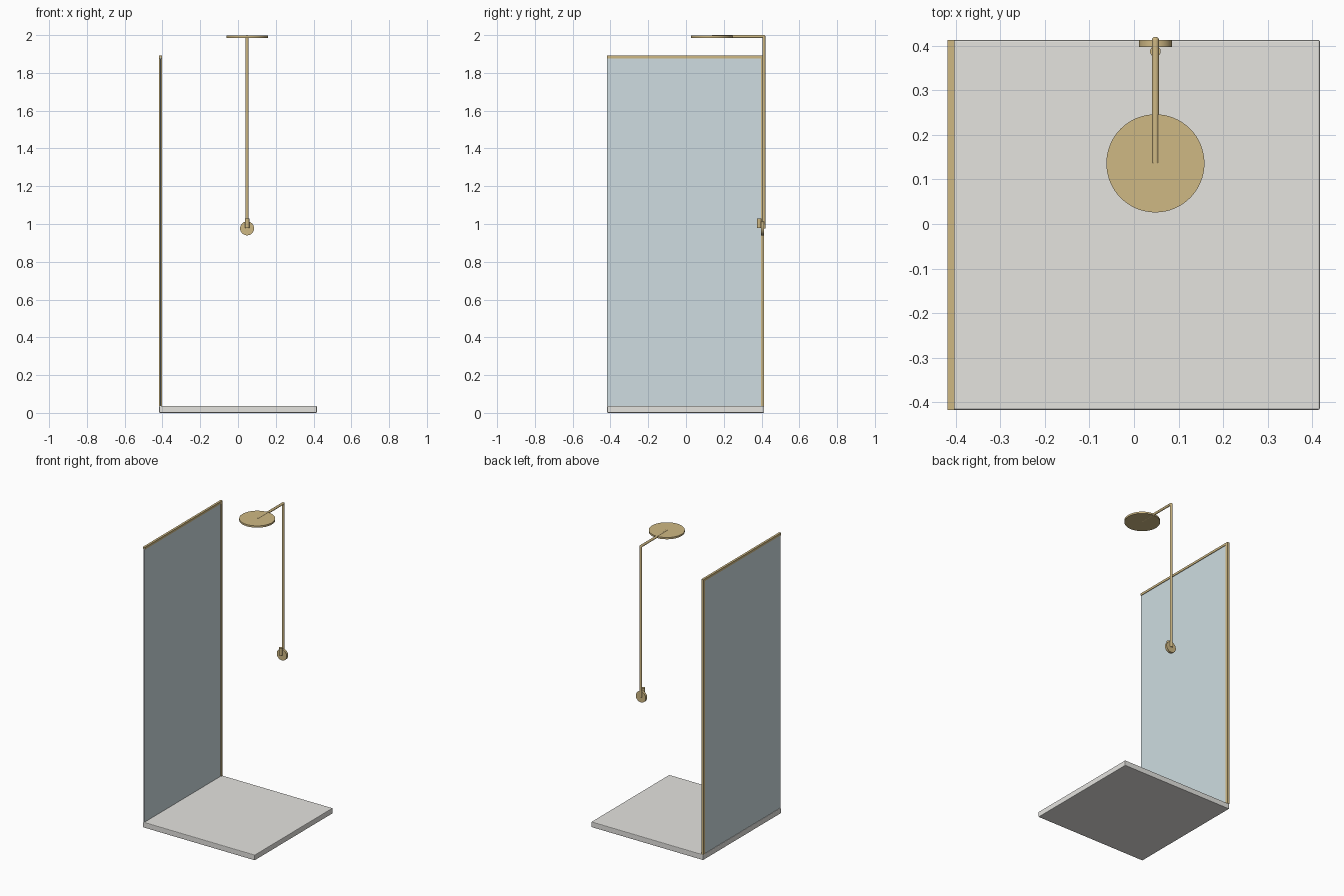
import bpy
from mathutils import Vector

if "Cube" in bpy.data.objects:
    bpy.data.objects.remove(bpy.data.objects["Cube"])


def material(name, color):
    m = bpy.data.materials.new(name)
    m.diffuse_color = color
    m.use_nodes = True
    m.node_tree.nodes["Principled BSDF"].inputs["Base Color"].default_value = m.diffuse_color
    return m


BRASS = material("brass", (0.62, 0.48, 0.23, 1))
GLASS = material("glass", (0.62, 0.72, 0.75, 0.5))
STONE = material("stone", (0.78, 0.77, 0.74, 1))


def finish(ob, name, mat, bevel=0):
    ob.name = name
    ob.data.materials.append(mat)
    if bevel:
        mod = ob.modifiers.new("bevel", 'BEVEL')
        mod.width = bevel
        mod.segments = 2
    return ob


def box(name, lo, hi, mat, bevel=0):
    lo, hi = Vector(lo), Vector(hi)
    bpy.ops.mesh.primitive_cube_add(size=1, location=(lo + hi) / 2)
    ob = bpy.context.object
    ob.scale = hi - lo
    bpy.ops.object.transform_apply(location=False, rotation=False, scale=True)
    return finish(ob, name, mat, bevel)


def cyl(name, a, b, r, mat, bevel=0, sides=32):
    a, b = Vector(a), Vector(b)
    bpy.ops.mesh.primitive_cylinder_add(vertices=sides, radius=r, depth=(b - a).length,
                                        location=(a + b) / 2)
    ob = bpy.context.object
    ob.rotation_euler = Vector((0, 0, 1)).rotation_difference(b - a).to_euler()
    bpy.ops.object.shade_smooth_by_angle()
    return finish(ob, name, mat, bevel)


# Shower tray
box("shower_tray", (-0.417, -0.417, 0), (0.417, 0.413, 0.037), STONE, 0.004)

# Glass screen with top rail and wall channel
box("glass_screen", (-0.414, -0.417, 0.037), (-0.407, 0.405, 1.882), GLASS)
box("top_rail", (-0.418, -0.417, 1.876), (-0.403, 0.413, 1.891), BRASS)
box("wall_channel", (-0.418, 0.397, 0.037), (-0.403, 0.413, 1.876), BRASS)

# Riser pipe, elbow and arm
X, Y, Z = 0.048, 0.412, 1.992
cyl("riser_pipe", (X, Y, 0.977), (X, Y, Z), 0.008, BRASS)
cyl("shower_arm", (X, Y, Z), (X, 0.137, Z), 0.008, BRASS)
bpy.ops.mesh.primitive_uv_sphere_add(segments=24, ring_count=12, radius=0.008, location=(X, Y, Z))
bpy.ops.object.shade_smooth()
finish(bpy.context.object, "pipe_elbow", BRASS)

# Rain head
cyl("rain_head", (X, 0.136, 1.985), (X, 0.136, 1.997), 0.11, BRASS, 0, 64)

# Mixer valve plate and lever
cyl("valve_plate", (X, 0.397, 0.977), (X, 0.413, 0.977), 0.037, BRASS, 0, 48)
cyl("valve_lever", (X, 0.387, 0.98), (X, 0.387, 1.029), 0.012, BRASS)
